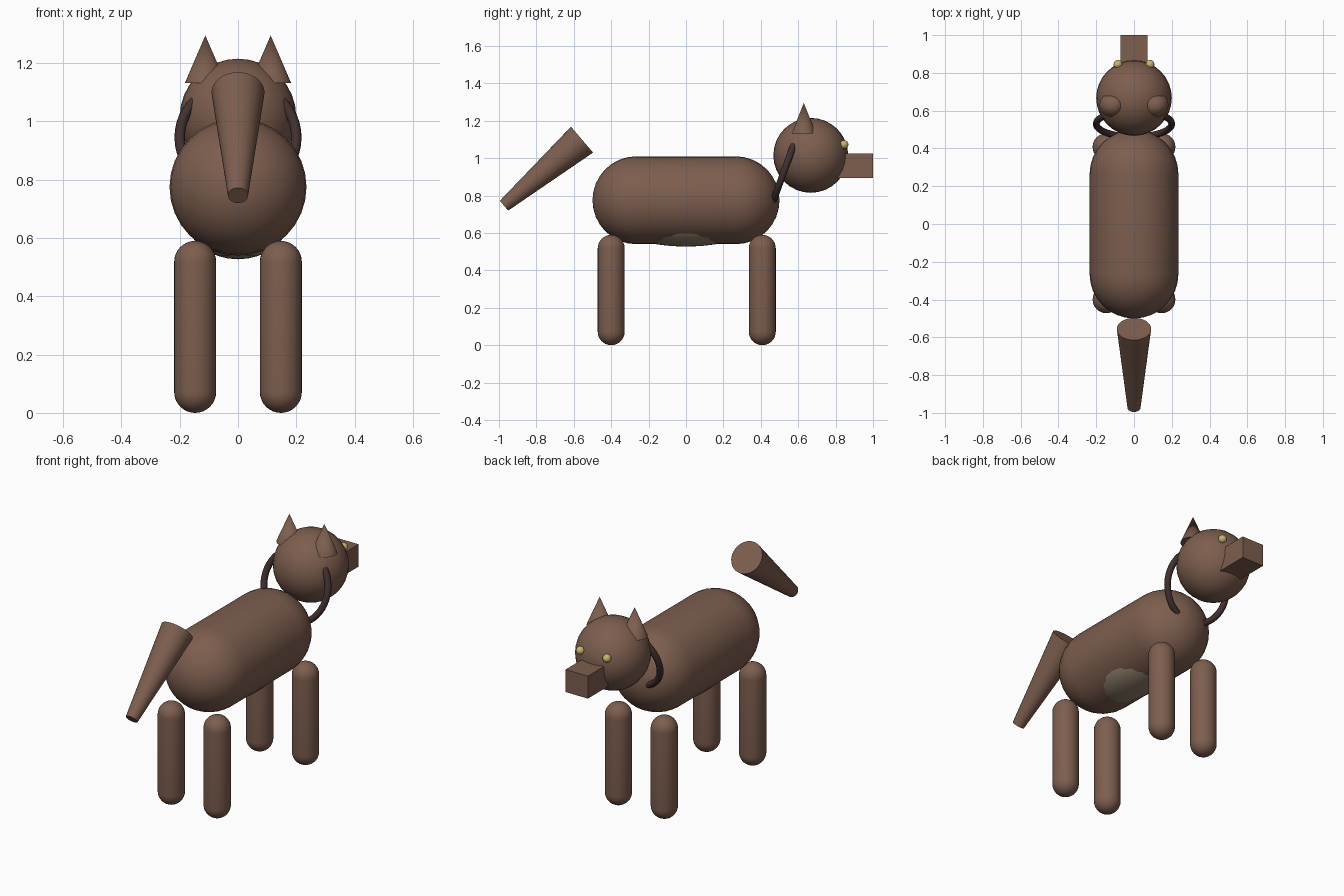
import bpy, bmesh
from math import sin, cos, pi, radians
from mathutils import Vector, Matrix

cube = bpy.data.objects.get("Cube")
if cube:
    bpy.data.objects.remove(cube, do_unlink=True)


def material(name, rgb):
    mat = bpy.data.materials.new(name)
    mat.use_nodes = True
    mat.diffuse_color = (*rgb, 1)
    mat.node_tree.nodes["Principled BSDF"].inputs["Base Color"].default_value = (*rgb, 1)
    return mat


brown = material("brown_fur", (0.205, 0.112, 0.077))
tan = material("tan_belly", (0.29, 0.225, 0.155))
yellow = material("yellow_eyes", (0.58, 0.46, 0.16))
dark = material("dark_collar", (0.055, 0.029, 0.029))


def finish(obj, name, mat):
    obj.name = obj.data.name = name
    obj.data.materials.append(mat)
    bpy.ops.object.select_all(action='DESELECT')
    obj.select_set(True)
    bpy.context.view_layer.objects.active = obj
    bpy.ops.object.shade_smooth_by_angle(angle=radians(35))
    return obj


def ball(name, mat, center, size):
    bpy.ops.mesh.primitive_uv_sphere_add(segments=32, ring_count=16, location=center)
    obj = bpy.context.object
    obj.scale = size
    return finish(obj, name, mat)


def lathe(name, mat, start, end, profile, steps=32):
    """Spin (radius, height) pairs round the axis running from start to end."""
    bm = bmesh.new()
    verts = [bm.verts.new((r, 0, h)) for r, h in profile]
    edges = [bm.edges.new(pair) for pair in zip(verts, verts[1:])]
    bmesh.ops.spin(bm, geom=verts + edges, cent=(0, 0, 0), axis=(0, 0, 1),
                   angle=2 * pi, steps=steps, use_duplicate=False)
    bmesh.ops.remove_doubles(bm, verts=bm.verts, dist=0.0001)
    bmesh.ops.recalc_face_normals(bm, faces=bm.faces)
    mesh = bpy.data.meshes.new(name)
    bm.to_mesh(mesh)
    bm.free()
    obj = bpy.data.objects.new(name, mesh)
    bpy.context.collection.objects.link(obj)
    axis = Vector(end) - Vector(start)
    obj.matrix_world = Matrix.Translation(start) @ axis.to_track_quat('Z', 'Y').to_matrix().to_4x4()
    return finish(obj, name, mat)


def capsule(name, mat, start, end, radius):
    length = (Vector(end) - Vector(start)).length
    rings = 8
    arc = [(radius * sin(i * pi / 2 / rings), radius * (1 - cos(i * pi / 2 / rings)))
           for i in range(rings + 1)]
    profile = arc + [(r, length - h) for r, h in reversed(arc)]
    return lathe(name, mat, start, end, profile)


def cone(name, mat, start, end, r1, r2):
    length = (Vector(end) - Vector(start)).length
    return lathe(name, mat, start, end, [(0, 0), (r1, 0), (r2, length), (0, length)])


# Trunk and belly patch
capsule("body", brown, (0, -0.5, 0.775), (0, 0.5, 0.775), 0.235)
ball("belly_patch", tan, (0, 0, 0.68), (0.182, 0.40, 0.153))

# Head and snout
ball("head", brown, (0, 0.667, 1.015), (0.2, 0.2, 0.2))
bpy.ops.mesh.primitive_cube_add(size=1, location=(0, 0.9, 0.96))
snout = bpy.context.object
snout.scale = (0.143, 0.2, 0.13)
finish(snout, "snout", brown)

# Paired parts
for side, label in ((1, "left"), (-1, "right")):
    ear = cone(f"{label}_ear", brown, (side * 0.112, 0.63, 1.132),
               (side * 0.112, 0.63, 1.295), 0.065, 0)
    ear.scale.x = 1.08
    ball(f"{label}_eye", yellow, (side * 0.085, 0.845, 1.073), (0.023,) * 3)
    for y, place in ((0.408, "front"), (-0.4, "back")):
        capsule(f"{label}_{place}_leg", brown, (side * 0.147, y, 0),
                (side * 0.147, y, 0.59), 0.072)

# Tail widening toward the body
cone("tail", brown, (0, -0.973, 0.746), (0, -0.556, 1.099), 0.0345, 0.091)

# Collar ring between head and body
bpy.ops.mesh.primitive_torus_add(major_radius=0.2, minor_radius=0.018, major_segments=48,
                                 minor_segments=12, location=(0, 0.53, 0.945),
                                 rotation=(radians(70), 0, 0))
finish(bpy.context.object, "collar", dark)
